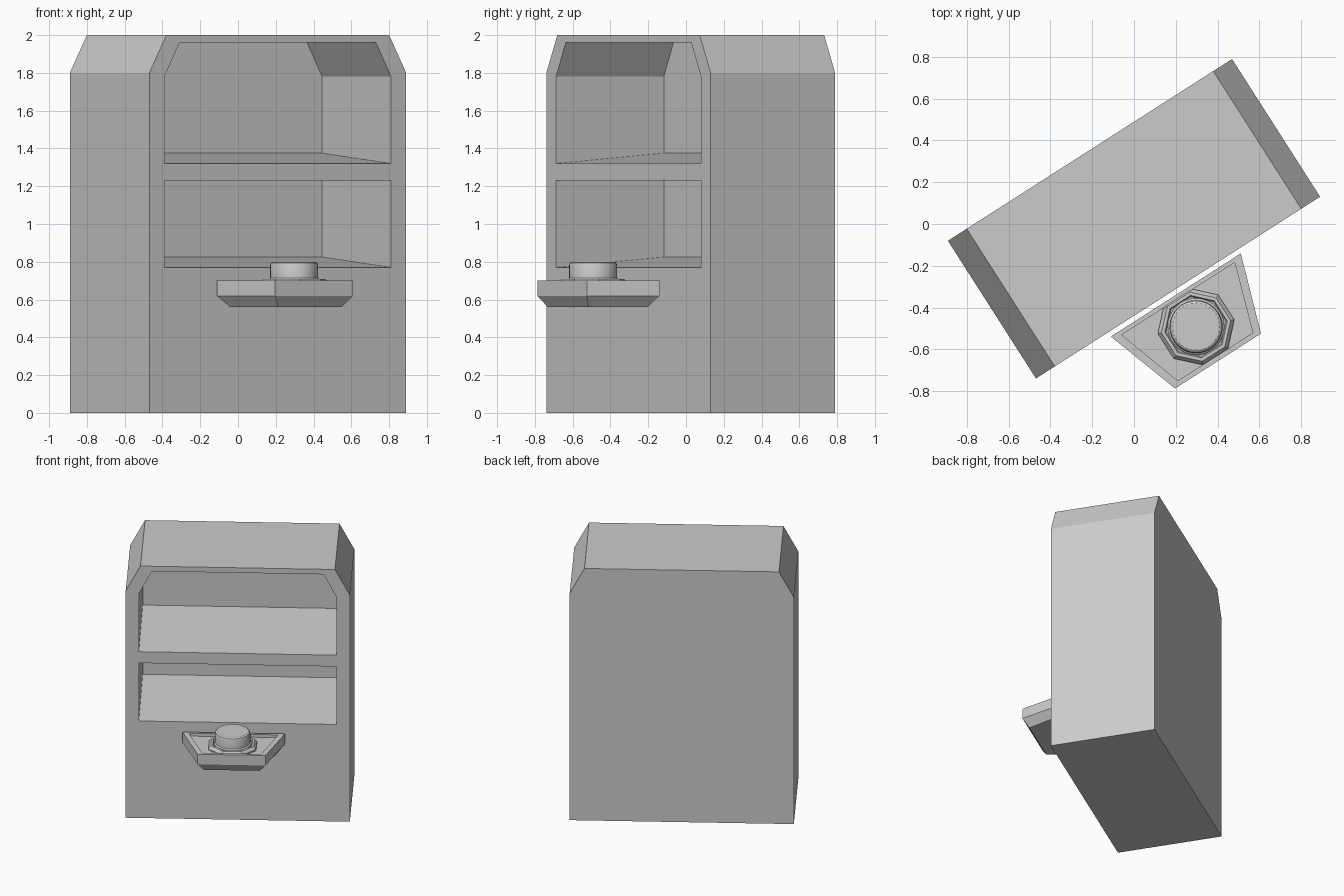
import bpy, bmesh, math

if "Cube" in bpy.data.objects:
    bpy.data.objects.remove(bpy.data.objects["Cube"])

TURN = math.radians(32.6)


def loft(name, rings, smooth=False):
    """Skin a closed solid through equal-length rings and cap both ends."""
    bm = bmesh.new()
    loops = [[bm.verts.new(p) for p in r] for r in rings]
    n = len(rings[0])
    for a, b in zip(loops, loops[1:]):
        for i in range(n):
            j = (i + 1) % n
            bm.faces.new((a[i], a[j], b[j], b[i]))
    bm.faces.new(loops[0][::-1])
    bm.faces.new(loops[-1])
    bmesh.ops.recalc_face_normals(bm, faces=bm.faces)
    me = bpy.data.meshes.new(name)
    bm.to_mesh(me)
    bm.free()
    ob = bpy.data.objects.new(name, me)
    bpy.context.collection.objects.link(ob)
    ob.location = (0, 0.025, 0)
    ob.rotation_euler = (0, 0, TURN)
    bpy.context.view_layer.objects.active = ob
    bpy.ops.object.select_all(action='DESELECT')
    ob.select_set(True)
    if smooth:
        bpy.ops.object.shade_smooth_by_angle(angle=math.radians(30))
    return ob


def outline(y, bottom, half, top, shoulder=None, inner=None):
    """Upright front outline, with clipped top corners when given."""
    pts = [(-half, y, bottom), (half, y, bottom)]
    if shoulder is None:
        return pts + [(half, y, top), (-half, y, top)]
    return pts + [(half, y, shoulder), (inner, y, top),
                  (-inner, y, top), (-half, y, shoulder)]


def trapezoid(z, back, front, y_back, y_front):
    cx = -0.028
    return [(cx - back, y_back, z), (cx - front, y_front, z),
            (cx + front, y_front, z), (cx + back, y_back, z)]


def circle(n, r, z, phase=0.0):
    return [(-0.028 + r * math.cos(phase + math.tau * i / n),
             -0.595 + r * math.sin(phase + math.tau * i / n), z) for i in range(n)]


# Cabinet body with clipped upper corners
F, B = -0.391, 0.391
cabinet = loft("cabinet", [outline(y, 0, 0.807, 2.0, 1.8, 0.70) for y in (F, B)])

# Two compartments with floors rising towards the back
DEPTH, OUT, RISE = 0.677, 0.05, 0.055


def recess(name, bottom, *rest):
    slope = RISE / DEPTH
    return loft(name, [outline(F - OUT, bottom - slope * OUT, 0.712, *rest),
                       outline(F + DEPTH, bottom + RISE, 0.712, *rest)])


cutters = [recess("upper_recess_cutter", 1.32, 1.96, 1.78, 0.617),
           recess("lower_recess_cutter", 0.77, 1.23)]
for c in cutters:
    c.hide_render = True
    bpy.context.view_layer.objects.active = cabinet
    m = cabinet.modifiers.new("recess", 'BOOLEAN')
    m.operation, m.solver, m.object = 'DIFFERENCE', 'EXACT', c
    bpy.ops.object.modifier_apply(modifier=m.name)
    bpy.data.objects.remove(c)

# Control shelf: tapered underside, thin rim, shallow sunken top
loft("control_shelf", [
    trapezoid(0.56, 0.313, 0.20, -0.455, -0.752),
    trapezoid(0.62, 0.369, 0.244, -0.415, -0.79),
    trapezoid(0.70, 0.369, 0.244, -0.415, -0.79),
    trapezoid(0.70, 0.321, 0.213, -0.436, -0.766),
    trapezoid(0.678, 0.321, 0.213, -0.436, -0.766)])

# Octagonal collar around the button
P = math.pi / 8
loft("button_collar", [circle(8, r, z, P) for r, z in
     ((0.186, 0.67), (0.186, 0.688), (0.168, 0.709), (0.152, 0.709), (0.146, 0.698))])

# Round push button
loft("push_button", [circle(32, r, z) for r, z in
     ((0.136, 0.68), (0.136, 0.706), (0.127, 0.714), (0.127, 0.782),
      (0.123, 0.793), (0.113, 0.80))], smooth=True)
